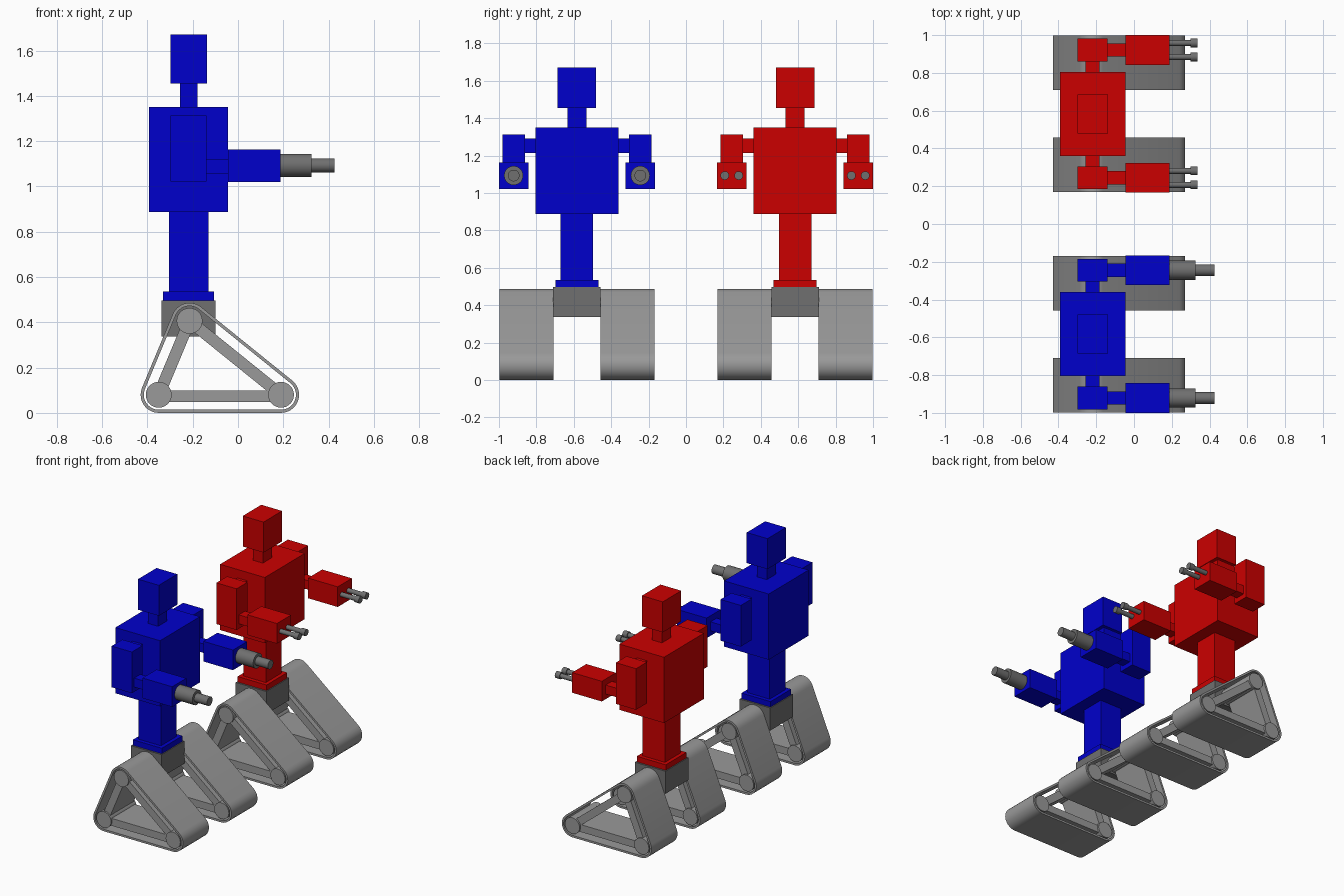
import bpy, math
from mathutils import Vector

if "Cube" in bpy.data.objects:
    bpy.data.objects.remove(bpy.data.objects["Cube"])

BX = -0.218          # body centre line in x
ROBOT_Y = 0.583      # robots stand at +/- this y
ARM = 0.3385         # arm offset from the robot centre
TRACK = 0.27         # track offset from the robot centre


def make_mat(name, rgb):
    m = bpy.data.materials.new(name)
    m.diffuse_color = (*rgb, 1)
    m.use_nodes = True
    m.node_tree.nodes["Principled BSDF"].inputs["Base Color"].default_value = m.diffuse_color
    return m


DARK = make_mat("dark_grey", (0.16, 0.16, 0.16))
MID = make_mat("mid_grey", (0.32, 0.32, 0.32))


def add_mesh(name, verts, faces, mat=None, smooth=False):
    me = bpy.data.meshes.new(name)
    me.from_pydata(verts, [], faces)
    ob = bpy.data.objects.new(name, me)
    bpy.context.collection.objects.link(ob)
    if mat:
        me.materials.append(mat)
    if smooth:
        bpy.ops.object.select_all(action='DESELECT')
        ob.select_set(True)
        bpy.context.view_layer.objects.active = ob
        bpy.ops.object.shade_smooth_by_angle(angle=math.radians(35))
    return ob


def box(name, x, y, z, mat=None):
    """Box from (min, max) ranges."""
    v = [(a, b, c) for a in sorted(x) for b in sorted(y) for c in sorted(z)]
    f = [(0, 1, 3, 2), (4, 6, 7, 5), (0, 4, 5, 1), (2, 3, 7, 6), (0, 2, 6, 4), (1, 5, 7, 3)]
    return add_mesh(name, v, f, mat)


def around(c, half):
    return (c - half, c + half)


def cylinder(name, start, end, r, n=32, mat=DARK):
    a, b = Vector(start), Vector(end)
    q = (b - a).to_track_quat('Z', 'Y')
    ring = [q @ Vector((r * math.cos(2 * math.pi * i / n), r * math.sin(2 * math.pi * i / n), 0))
            for i in range(n)]
    v = [a + p for p in ring] + [b + p for p in ring]
    f = [(i, (i + 1) % n, n + (i + 1) % n, n + i) for i in range(n)]
    f += [tuple(reversed(range(n))), tuple(range(n, 2 * n))]
    return add_mesh(name, v, f, mat, smooth=True)


# wheel centres of the triangular track (x, z), counter-clockwise
WHEELS = [Vector((-0.35, 0.08)), Vector((0.19, 0.08)), Vector((-0.214, 0.406))]


def belt_profile(r, steps=10):
    """Closed outline running around all three wheels at radius r."""
    pts = []
    for i, c in enumerate(WHEELS):
        d0, d1 = c - WHEELS[i - 1], WHEELS[(i + 1) % 3] - c
        a0 = math.atan2(-d0.x, d0.y)             # outward normals of both runs
        a1 = math.atan2(-d1.x, d1.y)
        while a1 < a0:
            a1 += 2 * math.pi
        for k in range(steps + 1):
            a = a0 + (a1 - a0) * k / steps
            pts.append((c.x + r * math.cos(a), c.y + r * math.sin(a)))
    return pts


def track(name, yc):
    # belt
    h = 0.144
    loops = [[(x, yc + s * h, z) for x, z in belt_profile(r)]
             for r, s in ((0.08, -1), (0.08, 1), (0.066, 1), (0.066, -1))]
    n = len(loops[0])
    faces = [(j * n + i, (j + 1) % 4 * n + i, (j + 1) % 4 * n + (i + 1) % n, j * n + (i + 1) % n)
             for j in range(4) for i in range(n)]
    add_mesh(name + "_belt", sum(loops, []), faces, MID, smooth=True)
    # wheels and the struts joining them
    for i, c in enumerate(WHEELS):
        cylinder(f"{name}_wheel_{i}", (c.x, yc - 0.142, c.y), (c.x, yc + 0.142, c.y), 0.057, mat=MID)
        d = WHEELS[(i + 1) % 3] - c
        drop = -0.007 if i == 0 else 0
        strut = box(f"{name}_strut_{i}", (0, d.length), around(0, 0.13), around(drop, 0.026), MID)
        strut.location = (c.x, yc, c.y)
        strut.rotation_euler.y = -math.atan2(d.y, d.x)


def arm(name, yc, side, robot_y, mat, twin):
    box(name + "_shoulder", around(-0.22, 0.038), (robot_y + side * 0.2, yc - side * 0.05),
        (1.213, 1.29), mat)
    box(name + "_upper", (-0.298, -0.14), around(yc, 0.06), (1.022, 1.312), mat)
    box(name + "_elbow", (-0.15, -0.03), around(yc, 0.035), (1.056, 1.119), mat)
    box(name + "_forearm", (-0.044, 0.187), around(yc, 0.0785), (1.02, 1.162), mat)
    z = 1.093
    if twin:      # two thin barrels with thicker muzzles
        for k, o in enumerate((-0.037, 0.037)):
            y = yc + o
            cylinder(f"{name}_barrel_{k}", (0.18, y, z), (0.31, y, z), 0.016, 24)
            cylinder(f"{name}_muzzle_{k}", (0.30, y, z), (0.336, y, z), 0.023, 24)
    else:         # one stepped cannon
        cylinder(name + "_cannon_base", (0.18, yc, z), (0.325, yc, z), 0.051)
        cylinder(name + "_cannon_tip", (0.32, yc, z), (0.425, yc, z), 0.031)


def robot(name, yc, mat, twin):
    box(name + "_hip", around(BX, 0.119), around(yc, 0.127), (0.337, 0.496), DARK)
    # stacked body blocks: half depth, half width, bottom, top
    for part, hx, hy, z0, z1 in (("waist_flange", 0.113, 0.115, 0.496, 0.535),
                                 ("waist", 0.087, 0.087, 0.535, 0.887),
                                 ("torso", 0.174, 0.222, 0.887, 1.35),
                                 ("neck", 0.039, 0.051, 1.35, 1.455),
                                 ("head", 0.081, 0.103, 1.455, 1.67)):
        box(f"{name}_{part}", around(BX, hx), around(yc, hy), (z0, z1), mat)
    for label, s in (("right", -1), ("left", 1)):
        arm(f"{name}_{label}_arm", yc + s * ARM, s, yc, mat, twin)
        track(f"{name}_{label}_track", yc + s * TRACK)


robot("blue_robot", -ROBOT_Y, make_mat("blue", (0.0, 0.0, 0.6)), False)
robot("red_robot", ROBOT_Y, make_mat("red", (0.6, 0.0, 0.0)), True)
